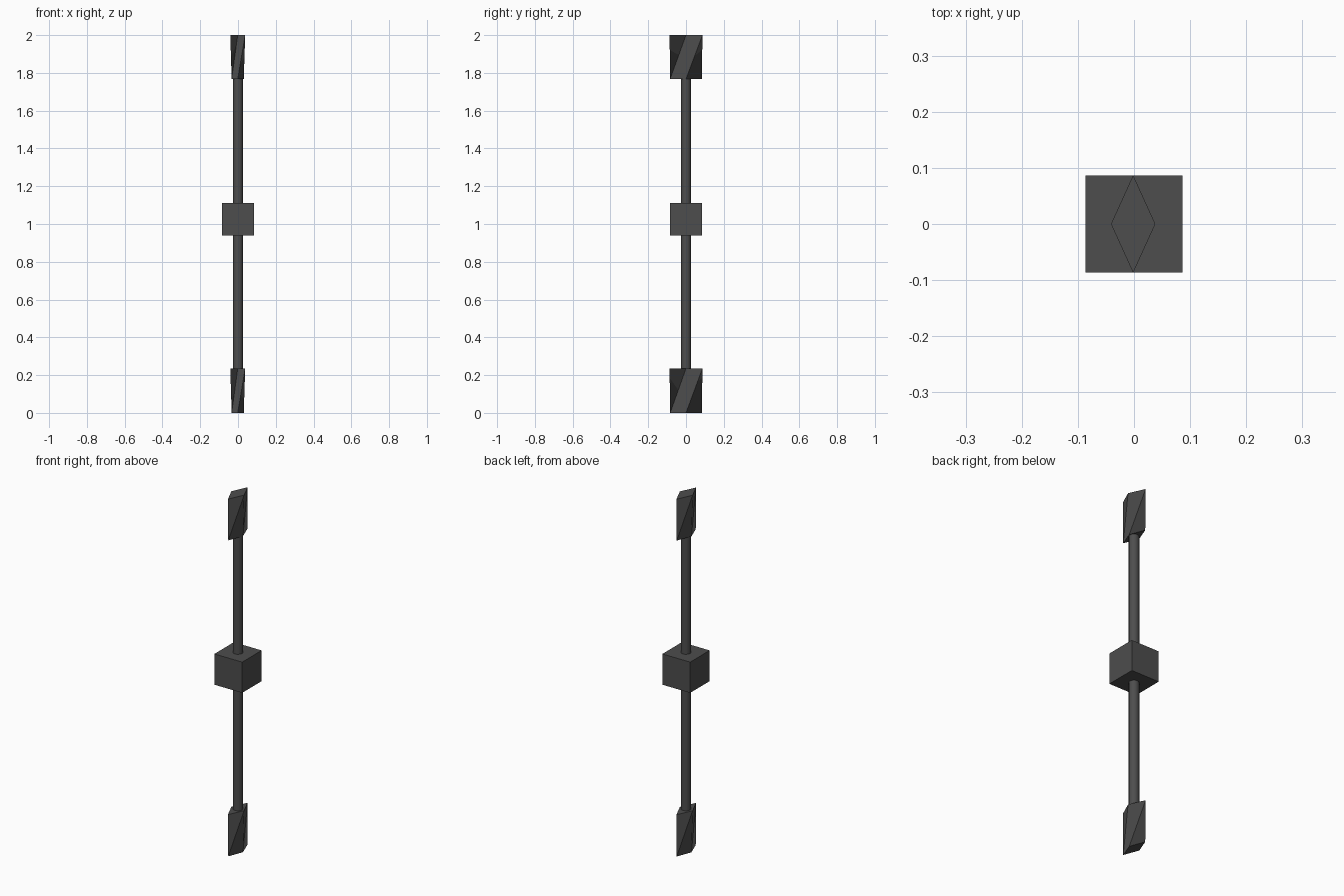
import bpy
import bmesh
from mathutils import Vector

if "Cube" in bpy.data.objects:
    bpy.data.objects.remove(bpy.data.objects["Cube"])

dark = bpy.data.materials.new("dark_grey")
dark.diffuse_color = (0.075, 0.075, 0.075, 1)
dark.use_nodes = True
dark.node_tree.nodes["Principled BSDF"].inputs["Base Color"].default_value = dark.diffuse_color


def finish(obj, name):
    obj.name = name
    obj.data.materials.append(dark)
    return obj


def blade(name, z0, z1):
    """Diamond-section end piece whose facets spiral a quarter turn."""
    dirs = [Vector((0, -1, 0)), Vector((1, 0, 0)), Vector((0, 1, 0)), Vector((-1, 0, 0))]

    def ring(rx, ry, z):
        return [Vector((d.x * rx - 0.0015, d.y * ry, z)) for d in dirs]

    verts = ring(0.032, 0.084, z0) + ring(0.0395, 0.087, z1)
    faces, normals = [(3, 2, 1, 0), (4, 5, 6, 7)], [Vector((0, 0, -1))] * 4 + [Vector((0, 0, 1))] * 4
    # each spiral facet is a pair of triangles folded on a corner of the diamond
    for k in range(4):
        prev, nxt = (k - 1) % 4, (k + 1) % 4
        faces += [(prev, k, 4 + k), (k, 4 + nxt, 4 + k)]
        normals += [dirs[k]] * 6
    mesh = bpy.data.meshes.new(name)
    mesh.from_pydata(verts, [], faces)
    mesh.update()
    mesh.polygons.foreach_set("use_smooth", [True] * len(faces))
    # one normal per spiral facet keeps its flat look
    mesh.normals_split_custom_set(normals)
    obj = bpy.data.objects.new(name, mesh)
    bpy.context.collection.objects.link(obj)
    return finish(obj, name)


# shaft
bpy.ops.mesh.primitive_cylinder_add(vertices=16, radius=0.026, depth=1.7, location=(0, 0, 1))
bpy.ops.object.shade_smooth_by_angle()
finish(bpy.context.object, "shaft")

# centre block
bpy.ops.mesh.primitive_cube_add(size=0.172, location=(0, 0, 1.025))
finish(bpy.context.object, "centre_block")

# end blades, both the same way up
blade("lower_blade", 0.0, 0.235)
blade("upper_blade", 1.768, 2.0)
